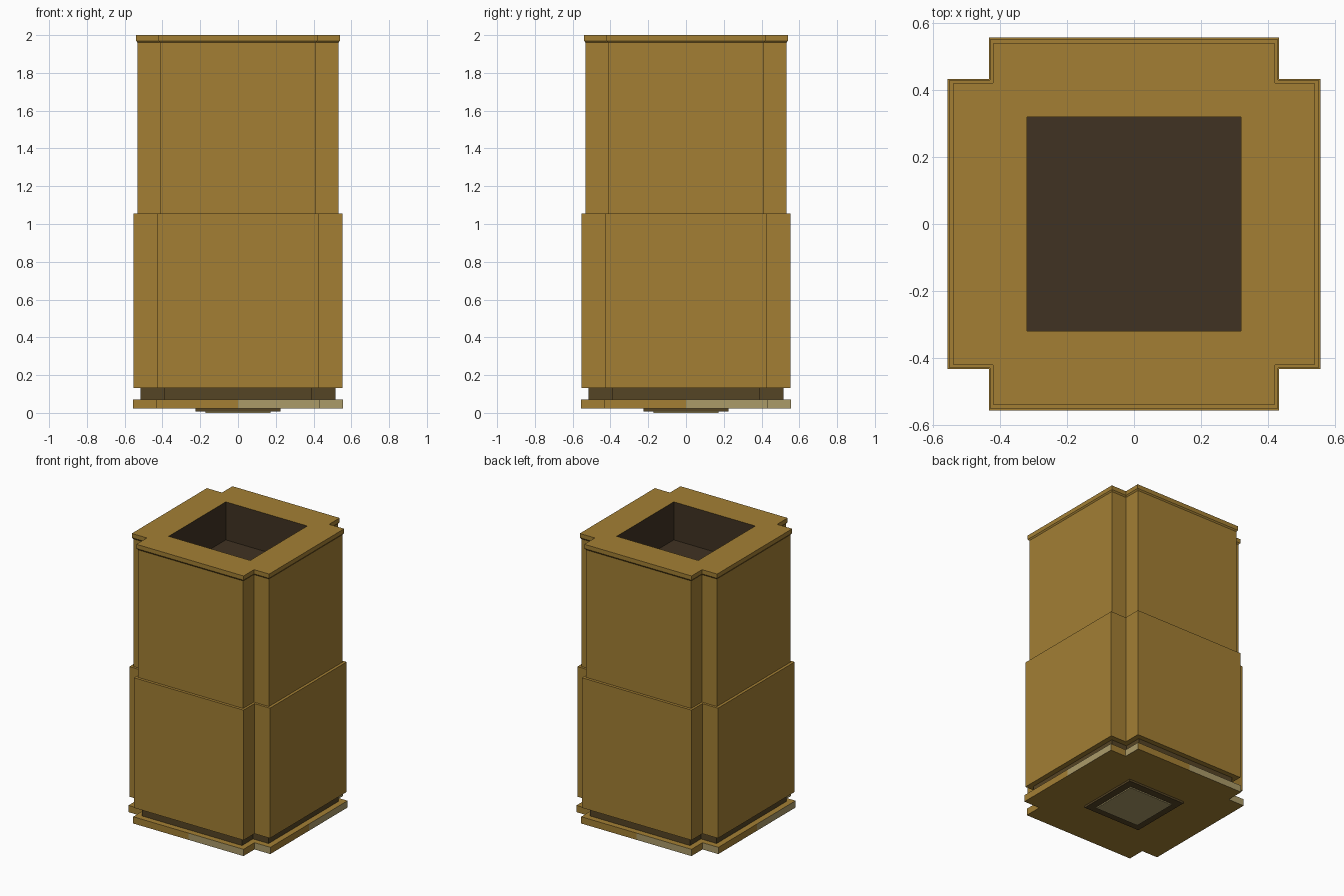
import bpy, bmesh
from mathutils import Vector

if "Cube" in bpy.data.objects:
    bpy.data.objects.remove(bpy.data.objects["Cube"])


def material(name, rgb):
    m = bpy.data.materials.new(name)
    m.diffuse_color = (*rgb, 1.0)
    m.use_nodes = True
    m.node_tree.nodes["Principled BSDF"].inputs["Base Color"].default_value = m.diffuse_color
    return m


BRASS = material("brass brown", (0.366, 0.212, 0.034))
DARK = material("dark bronze", (0.091, 0.058, 0.018))
HOLLOW = material("hollow dark brown", (0.051, 0.032, 0.016))
PALE = material("pale beige", (0.407, 0.328, 0.141))


def turn(x, y, k):
    """Rotate a point by k quarter turns."""
    for _ in range(k):
        x, y = -y, x
    return x, y


def cross_outline(h, n, mid=False):
    """Square of half width h with corners notched at n."""
    quarter = [(-n, -h)] + ([(0, -h)] if mid else []) + [(n, -h), (n, -n)]
    return [turn(x, y, k) for k in range(4) for x, y in quarter]


def square(s):
    return [turn(-s, -s, k) for k in range(4)]


def ring(bm, outline, z):
    return [bm.verts.new((x, y, z)) for x, y in outline]


def skin(bm, a, b, mat=0):
    """Join two equal rings with quads."""
    for i in range(len(a)):
        j = (i + 1) % len(a)
        bm.faces.new((a[i], a[j], b[j], b[i])).material_index = mat


def finish(bm, name, mats):
    bm.normal_update()
    mesh = bpy.data.meshes.new(name)
    bm.to_mesh(mesh)
    bm.free()
    for m in mats:
        mesh.materials.append(m)
    obj = bpy.data.objects.new(name, mesh)
    bpy.context.collection.objects.link(obj)
    return obj


def prism(name, outline, z0, z1, mats, rule=None):
    bm = bmesh.new()
    a, b = ring(bm, outline, z0), ring(bm, outline, z1)
    skin(bm, a, b)
    bm.faces.new(a[::-1])
    bm.faces.new(b)
    bm.normal_update()
    if rule:
        for f in bm.faces:
            f.material_index = rule(f)
    return finish(bm, name, mats)


def right_half(f):
    """Each side is pale on its own right half."""
    n = f.normal
    if abs(n.z) > 0.5:
        return 0
    return int(f.calc_center_median().dot(Vector((-n.y, n.x, 0))) > 0)


# Foot: pale pad in a dark frame under the base plate
prism("foot_pad", square(0.172), 0.0, 0.012, [PALE])
prism("foot_frame", square(0.225), 0.008, 0.024, [DARK])

# Base plate, neck and lower body
prism("base_plate", cross_outline(0.557, 0.433, True), 0.022, 0.07, [BRASS, PALE], right_half)
prism("neck", cross_outline(0.515, 0.392), 0.07, 0.132, [DARK])
prism("lower_body", cross_outline(0.552, 0.43), 0.132, 1.055, [BRASS])

# Upper body with flared lip and a square well in the top
bm = bmesh.new()
rings = [ring(bm, cross_outline(h, n), z) for h, n, z in (
    (0.532, 0.413, 1.055), (0.532, 0.413, 1.96), (0.539, 0.421, 1.97), (0.539, 0.421, 2.0))]
for a, b in zip(rings, rings[1:]):
    skin(bm, a, b)
bm.faces.new(rings[0][::-1])
top = rings[-1]
mouth, floor = ring(bm, square(0.32), 2.0), ring(bm, square(0.32), 1.73)
for k in range(4):
    a, b, c = top[3 * k:3 * k + 3]
    d, s0, s1 = top[(3 * k + 3) % 12], mouth[k], mouth[(k + 1) % 4]
    bm.faces.new((a, b, s1, s0))
    bm.faces.new((b, c, s1))
    bm.faces.new((c, d, s1))
skin(bm, mouth, floor, 1)
bm.faces.new(floor).material_index = 1
finish(bm, "upper_body", [BRASS, HOLLOW])
